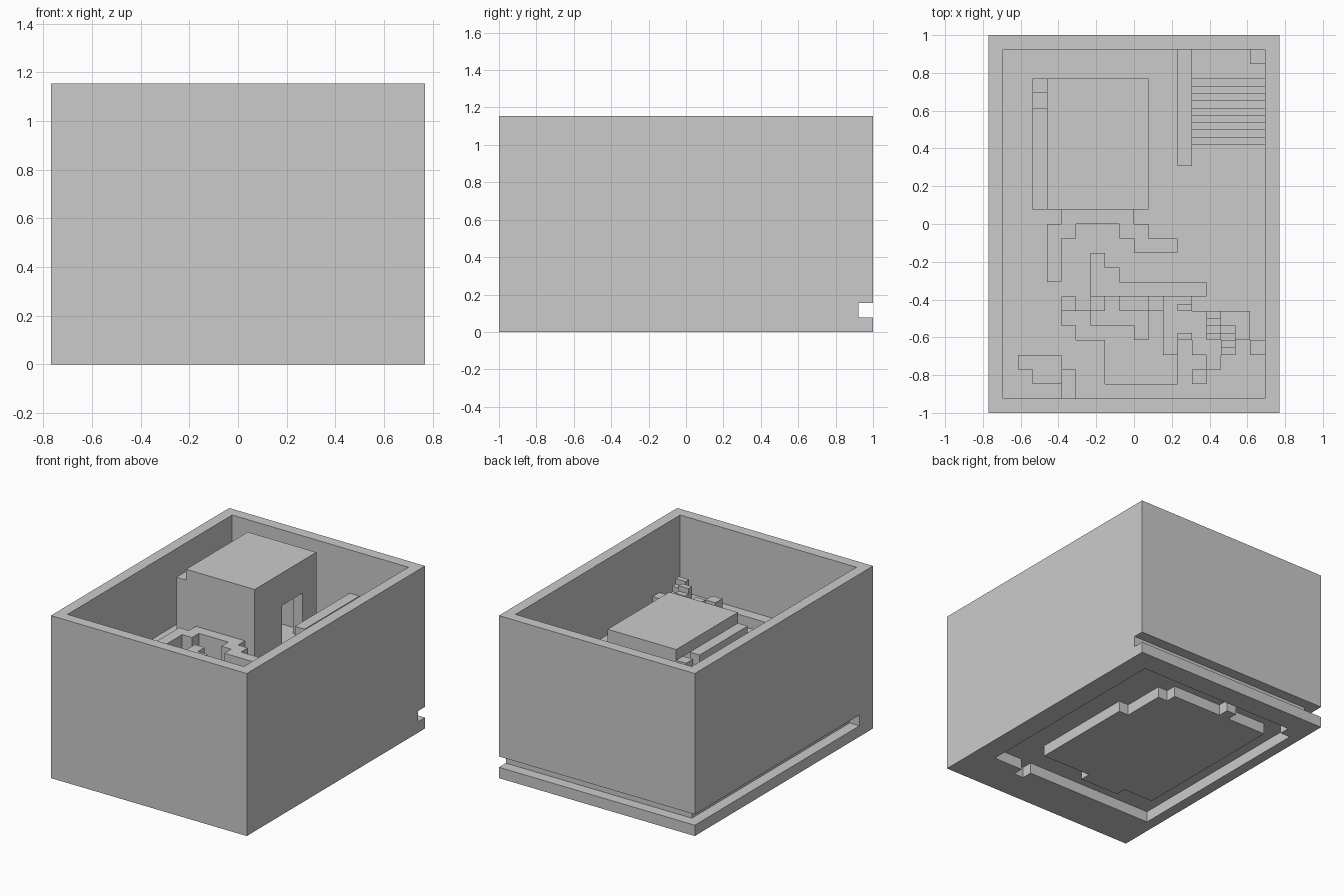
import bpy, bmesh
from itertools import product

if "Cube" in bpy.data.objects:
    bpy.data.objects.remove(bpy.data.objects["Cube"])

U = 1 / 13   # one block; every box below is (x0, x1, y0, y1, z0, z1) in blocks


def blocks(name, ops):
    """Solid made by adding ('+') and cutting ('-') boxes in order; only outer skin is kept."""
    ax = [sorted({b[k] for _, b in ops for k in (2 * a, 2 * a + 1)}) for a in range(3)]
    solid = set()
    for sign, b in ops:
        rng = [range(ax[a].index(b[2 * a]), ax[a].index(b[2 * a + 1])) for a in range(3)]
        cells = set(product(*rng))
        solid = solid | cells if sign == '+' else solid - cells
    bm = bmesh.new()
    verts = {}

    def vert(i):
        if i not in verts:
            verts[i] = bm.verts.new([ax[a][i[a]] * U for a in range(3)])
        return verts[i]

    for c in solid:
        for a in range(3):
            for side in (0, 1):
                n = list(c)
                n[a] += 2 * side - 1
                if tuple(n) in solid:
                    continue
                b1, b2 = (a + 1) % 3, (a + 2) % 3
                quad = []
                for d1, d2 in ((0, 0), (1, 0), (1, 1), (0, 1)):
                    p = list(c)
                    p[a] += side
                    p[b1] += d1
                    p[b2] += d2
                    quad.append(vert(tuple(p)))
                bm.faces.new(quad if side else quad[::-1])
    me = bpy.data.meshes.new(name)
    bm.to_mesh(me)
    bm.free()
    ob = bpy.data.objects.new(name, me)
    bpy.context.collection.objects.link(ob)
    return ob


def add(*boxes):
    return [('+', b) for b in boxes]


def cut(*boxes):
    return [('-', b) for b in boxes]


# Outer box with open yard, stairwell, sunken pond and outside grooves
G = 8   # yard level
shell = add((-10, 10, -13, 13, 0, 15))
shell += cut((-9, 9, -12, 12, G, 15),
             (4, 9, 5.5, 12, 3, G),
             (-10, 10, 12, 13, 1, 2),
             (-10, -9, -11, 13, 1, 2))
shell += cut((-5, 2, -7, -6, 7, G), (-4, 2, -8, -7, 7, G),
             (-2, 2, -9, -8, 7, G), (-2, 3, -11, -9, 7, G))
# Ring channel under the floor, with its island put back
shell += cut((-8, 8, 10, 11, 0, 1), (-9, 8, -9, 10, 0, 1), (4, 5, -10, -9, 0, 1))
shell += add((-7, 5, -6, 4, 0, 1), (-7, 4, 4, 8, 0, 1),
             (-7, 3, 8, 9, 0, 1), (-4, 0, -7, -6, 0, 1), (-3, -2, 9, 10, 0, 1))
blocks("outer_box", shell)

# Hollow hut with a doorway and a notch in the side wall
hut = add((-7, 1, 1, 10, G, 14), (-6, 1, 1, 10, 14, 15))
hut += cut((-6, 0, 2, 9, G, 14), (0, 1, 5, 8, G, 12), (-7, -6, 8, 9, 13, 14))
blocks("hut", hut)

# Stairs going down to the back landing
steps = [(4, 9, 5.5 + i / 2, 6 + i / 2, 3, 7.5 - i / 2) for i in range(9)]
blocks("stairs", add(*steps))
blocks("stair_side_wall", add((3, 4, 4, 12, G, 11)))
blocks("landing_post", add((8, 9, 11, 12, 3, 4)))

# Stepped low walls in front of the hut
blocks("hut_front_wall", add((-5, 0, 0, 1, G, 10), (-6, -4, -1, 0, G, 10),
                             (-6, -5, -4, -1, G, 10), (-1, 1, -1, 0, G, 10),
                             (0, 3, -2, -1, G, 10)))
blocks("yard_wall", add((-3, -2, -3, -2, G, 10), (-3, -1, -4, -3, G, 10),
                        (-3, 5, -5, -4, G, 10)))

# Low stones around the pond
blocks("pond_stones", add((-5, -4, -6, -5, G, 9), (-3, 1, -7, -6, 7, G),
                          (0, 1, -8, -7, 7, G), (-1, 1, -6, -5, G, 9),
                          (-3, -2, -6, -5, G, 9)))
blocks("corner_stones", add((-8, -5, -10, -9, G, 9), (-7, -5, -11, -10, G, 9),
                            (-5, -4, -12, -10, G, 10)))

# Stepped mound on the right of the yard
blocks("mound", add((2, 4, -8, -5, G, 9), (3, 4, -6, -5.5, 9, 9.5),
                    (3, 4, -8, -7.5, 9, 9.5), (2, 3, -9, -8, G, 9),
                    (4, 8, -8, -6, G, 9), (4, 6, -9, -8, G, 9),
                    (5, 6, -10, -9, G, 9), (4, 5, -11, -10, G, 9),
                    (8, 9, -9, -8, G, 9)))
blocks("mound_steps", add(*[(5, 6, -8, -6 - i / 2, 9 + i / 2, 9.5 + i / 2) for i in range(4)],
                          *[(6, 7, -9, -6 - i / 2, G, 8.5 + i / 2) for i in range(6)]))
